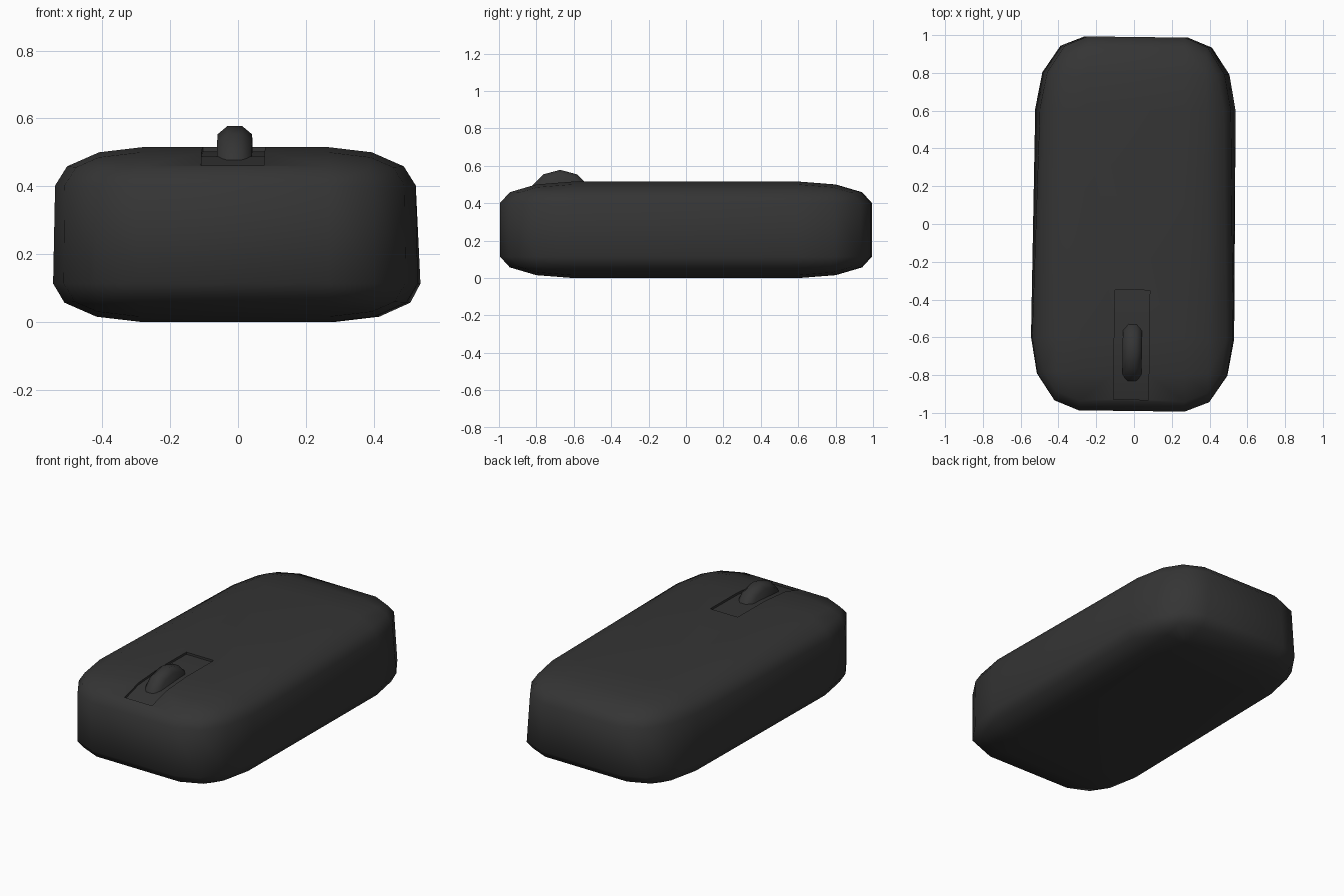
import bpy, bmesh, math
from mathutils import Matrix

if "Cube" in bpy.data.objects:
    bpy.data.objects.remove(bpy.data.objects["Cube"])

YAW = Matrix.Rotation(-0.0125, 4, 'Z')

mat = bpy.data.materials.new("dark_plastic")
mat.diffuse_color = (0.035, 0.035, 0.035, 1)
mat.use_nodes = True
mat.node_tree.nodes["Principled BSDF"].inputs["Base Color"].default_value = mat.diffuse_color


def add_object(name, bm):
    bmesh.ops.recalc_face_normals(bm, faces=bm.faces)
    me = bpy.data.meshes.new(name)
    bm.to_mesh(me)
    bm.free()
    ob = bpy.data.objects.new(name, me)
    bpy.context.collection.objects.link(ob)
    me.materials.append(mat)
    return ob


def smooth(ob, angle):
    bpy.ops.object.select_all(action='DESELECT')
    ob.select_set(True)
    bpy.context.view_layer.objects.active = ob
    bpy.ops.object.shade_smooth_by_angle(angle=math.radians(angle))


# Body: box bevelled with unit radius, then stretched so each axis has its own radius
half = (0.54, 0.99, 0.2575)
radius = (0.26, 0.385, 0.113)
bm = bmesh.new()
bmesh.ops.create_cube(bm, size=2)
for v in bm.verts:
    v.co = [c * h / r for c, h, r in zip(v.co, half, radius)]
bmesh.ops.bevel(bm, geom=bm.edges[:], offset=1, segments=3, profile=0.5,
                affect='EDGES', clamp_overlap=False)
for v in bm.verts:
    v.co = [c * r for c, r in zip(v.co, radius)]
    # Narrow the upper edge towards the back
    back = (v.co.y / half[1] + 1) / 2
    top = (v.co.z / half[2] + 1) / 2
    v.co.x *= 1 - 0.10 * back * top
    v.co.z += half[2]
bm.transform(YAW)
body = add_object("mouse_body", bm)

# Shallow wheel channel that follows the top surface
bm = bmesh.new()
profile = [(-0.93, 0.447), (-0.80, 0.487), (-0.605, 0.502),
           (-0.35, 0.502), (-0.35, 0.65), (-0.93, 0.65)]
face = bm.faces.new([bm.verts.new((-0.097, y, z)) for y, z in profile])
ext = bmesh.ops.extrude_face_region(bm, geom=[face])
for g in ext["geom"]:
    if isinstance(g, bmesh.types.BMVert):
        g.co.x += 0.185
bm.transform(YAW)
cutter = add_object("channel_cutter", bm)
cutter.hide_render = True
mod = body.modifiers.new("channel", 'BOOLEAN')
mod.operation = 'DIFFERENCE'
mod.solver = 'EXACT'
mod.object = cutter
bpy.context.view_layer.objects.active = body
bpy.ops.object.modifier_apply(modifier=mod.name)
bpy.data.objects.remove(cutter)
smooth(body, 50)

# Scroll wheel: twelve-sided, with chamfered rims
bm = bmesh.new()
rings = []
for x, r in [(-0.051, 0.155), (-0.021, 0.18), (0.021, 0.18), (0.051, 0.155)]:
    rings.append([bm.verts.new((x - 0.009, -0.673 + r * math.sin(i * math.tau / 12),
                                0.398 + r * math.cos(i * math.tau / 12)))
                  for i in range(12)])
for a, b in zip(rings, rings[1:]):
    for i in range(12):
        j = (i + 1) % 12
        bm.faces.new((a[i], a[j], b[j], b[i]))
bm.faces.new(rings[0])
bm.faces.new(rings[-1])
bm.transform(Matrix.Translation((0.008, 0, 0)) @ YAW)
wheel = add_object("scroll_wheel", bm)
smooth(wheel, 60)
